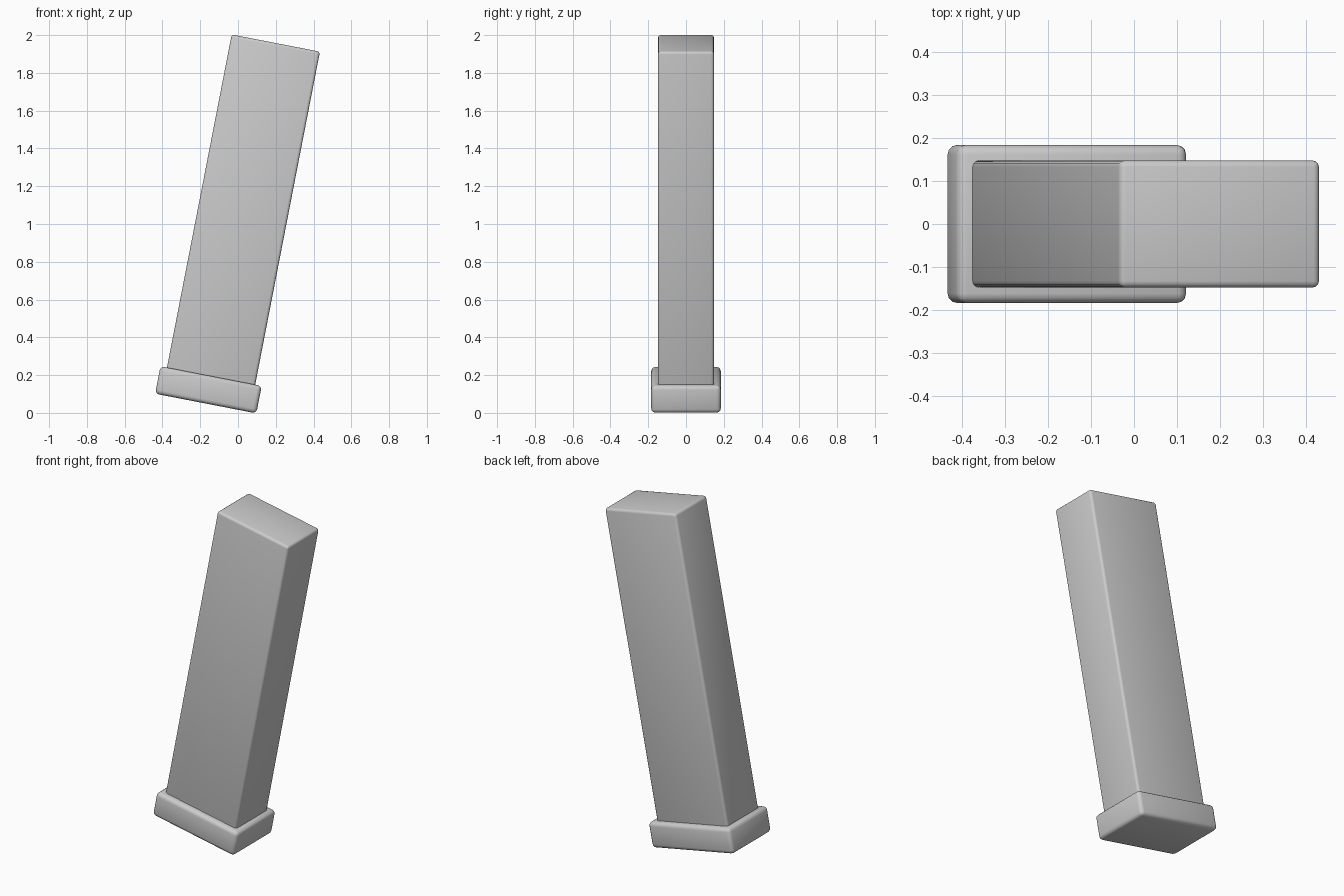
import bpy
import math
from mathutils import Matrix, Vector

cube = bpy.data.objects.get("Cube")
if cube:
    bpy.data.objects.remove(cube, do_unlink=True)

# Plain grey finish
grey = bpy.data.materials.new("light_grey")
grey.use_nodes = True
colour = (0.6, 0.6, 0.6, 1)
grey.diffuse_color = colour
grey.node_tree.nodes["Principled BSDF"].inputs["Base Color"].default_value = colour

# Both parts share one leaning axis
LEAN = math.radians(11)
TILT = Matrix.Rotation(LEAN, 4, "Y")


def rounded_box(name, size, centre, radius):
    """Leaning box with soft edges; centre is given along the leaning axes."""
    bpy.ops.mesh.primitive_cube_add(size=1)
    box = bpy.context.object
    box.name = name
    box.data.transform(Matrix.Diagonal((*size, 1)))
    box.location = TILT @ Vector(centre)
    box.rotation_euler.y = LEAN
    box.data.materials.append(grey)
    bevel = box.modifiers.new("soft_edges", "BEVEL")
    bevel.width = radius
    bevel.segments = 3
    bpy.ops.object.shade_smooth()
    return box


# Long body, sunk into the base plate
bottom, top = 0.09, 1.96
rounded_box("body", (0.476, 0.296, top - bottom), (-0.177, 0, (top + bottom) / 2), 0.015)

# Wider base plate
rounded_box("base_plate", (0.546, 0.368, 0.148), (-0.177, 0, 0.09), 0.022)
